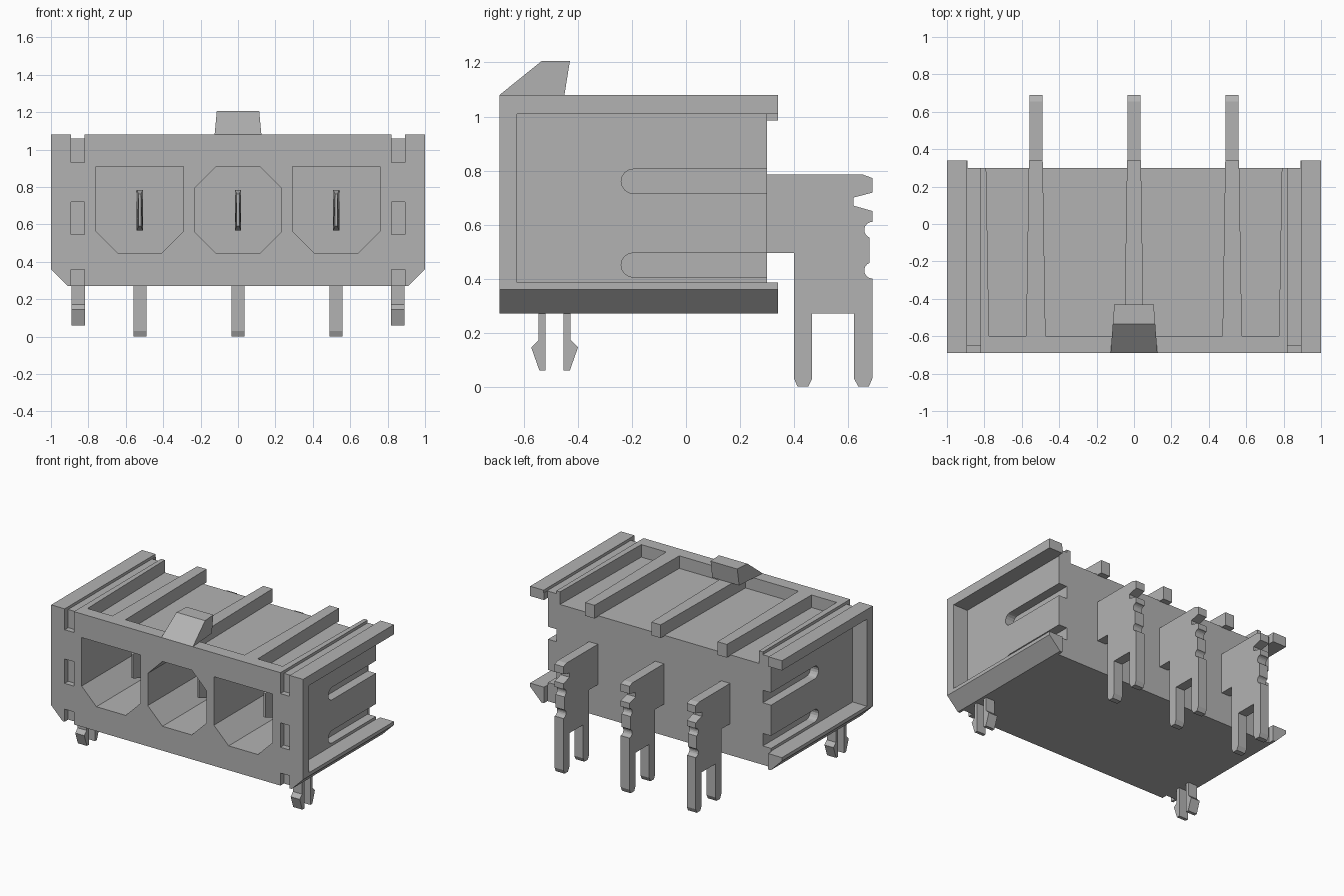
import bpy, bmesh, math

if "Cube" in bpy.data.objects:
    bpy.data.objects.remove(bpy.data.objects["Cube"])

grey = bpy.data.materials.new("plain grey")
grey.use_nodes = True
grey.diffuse_color = (0.45, 0.45, 0.45, 1)
grey.node_tree.nodes["Principled BSDF"].inputs["Base Color"].default_value = grey.diffuse_color


def prism(name, points, axis, low, high, shape=None):
    """Extrude a 2D outline along an axis; shape may move the corners."""
    place = {"x": lambda a, b, t: (t, a, b),
             "y": lambda a, b, t: (a, t, b),
             "z": lambda a, b, t: (a, b, t)}[axis]
    bm = bmesh.new()
    rings = [[bm.verts.new(place(a, b, t)) for a, b in points] for t in (low, high)]
    bm.faces.new(rings[0])
    bm.faces.new(rings[1])
    n = len(points)
    for i in range(n):
        j = (i + 1) % n
        bm.faces.new((rings[0][i], rings[0][j], rings[1][j], rings[1][i]))
    if shape:
        for v in bm.verts:
            shape(v)
    bmesh.ops.recalc_face_normals(bm, faces=bm.faces)
    mesh = bpy.data.meshes.new(name)
    bm.to_mesh(mesh)
    bm.free()
    mesh.materials.append(grey)
    obj = bpy.data.objects.new(name, mesh)
    bpy.context.collection.objects.link(obj)
    return obj


def rect(a0, a1, b0, b1):
    return [(a0, b0), (a1, b0), (a1, b1), (a0, b1)]


def arc(cy, cz, r, start, end, steps=8):
    return [(cy + r * math.cos(math.radians(start + (end - start) * i / steps)),
             cz + r * math.sin(math.radians(start + (end - start) * i / steps)))
            for i in range(steps + 1)]


FRONT, BACK, TIP = -0.69, 0.30, 0.34
BOTTOM, TOP = 0.27, 1.08
PITCH = 0.525

# Housing block with chamfered lower edges
housing = prism("housing", [(-0.91, BOTTOM), (0.91, BOTTOM), (1, 0.36), (1, TOP),
                            (-1, TOP), (-1, 0.36)], "y", FRONT, TIP)
cutters = []


def cut(points, axis, low, high):
    cutters.append(prism("cutter", points, axis, low, high))


# Back wall set in between the side rails, and the open tray on top
cut(rect(-0.89, 0.89, 0, 1.2), "y", BACK, 0.5)
cut([(-0.775, -0.6), (0.775, -0.6), (0.792, 0.4), (-0.792, 0.4)], "z", 0.99, 1.2)

# Contact chambers: the middle one is an octagon
for k in (-1, 0, 1):
    c, h, b = k * PITCH, 0.233, 0.117
    outline = [(c - h + b, 0.445), (c + h - b, 0.445), (c + h, 0.445 + b)]
    if k == 0:
        outline += [(c + h, 0.91 - b), (c + h - b, 0.91), (c - h + b, 0.91), (c - h, 0.91 - b)]
    else:
        outline += [(c + h, 0.91), (c - h, 0.91)]
    outline.append((c - h, 0.445 + b))
    cut(outline, "y", -0.8, 0.2)

# Side recesses, rounded slots, top grooves and front pockets
for s in (-1, 1):
    cut(rect(-0.625, 0.5, 0.385, 1.01), "x", *sorted((s * 0.885, s * 1.1)))
    for z in (0.76, 0.45):
        cut([(0.4, z - 0.045), (0.4, z + 0.045)] + arc(-0.195, z, 0.045, 90, 270),
            "x", *sorted((s * 0.82, s * 0.95)))
    x0, x1 = sorted((s * 0.82, s * 0.893))
    cut(rect(x0, x1, 1.06, 1.2), "y", -0.8, 0.5)
    for z0, z1 in ((0.93, 1.2), (0.545, 0.72), (0.2, 0.36)):
        cut(rect(x0, x1, z0, z1), "y", -0.8, -0.65)

for c in cutters:
    c.hide_render = True
    mod = housing.modifiers.new("cut", "BOOLEAN")
    mod.operation, mod.solver, mod.object = "DIFFERENCE", "EXACT", c
bpy.context.view_layer.update()
carved = bpy.data.meshes.new_from_object(
    housing.evaluated_get(bpy.context.evaluated_depsgraph_get()))
housing.modifiers.clear()
housing.data = carved
for c in cutters:
    bpy.data.objects.remove(c)

# Contact outline with twin solder legs and notched rear edge
contact = ([(0.25, 0.785), (0.655, 0.785), (0.69, 0.772), (0.69, 0.718), (0.62, 0.7),
            (0.62, 0.67), (0.69, 0.65), (0.69, 0.61)]
           + arc(0.69, 0.58, 0.03, 90, 250)
           + arc(0.69, 0.43, 0.03, 110, 270)
           + [(0.69, 0.03), (0.677, 0), (0.638, 0), (0.622, 0.03), (0.622, BOTTOM),
              (0.467, BOTTOM), (0.467, 0.03), (0.452, 0), (0.413, 0), (0.4, 0.03),
              (0.4, 0.495), (0.25, 0.495)])

for label, k in (("right", -1), ("middle", 0), ("left", 1)):
    c = k * PITCH
    # Tapered rib across the tray
    prism(label + "_top_rib", [(c - 0.052, -0.6), (c + 0.052, -0.6),
                               (c + 0.037, TIP), (c - 0.037, TIP)], "z", 0.985, TOP)
    prism(label + "_contact", contact, "x", c - 0.035, c + 0.035)

    # Flat blade in the chamber, narrowing at its tip
    def narrow(v, c=c):
        if v.co.y < -0.4:
            v.co.x = c + (v.co.x - c) * 0.4
    prism(label + "_blade", [(0.25, 0.567), (-0.38, 0.567), (-0.45, 0.59),
                             (-0.45, 0.762), (-0.38, 0.785), (0.25, 0.785)],
          "x", c - 0.017, c + 0.017, narrow)


# Locking latch ramp, narrower toward the back
def latch_taper(v):
    v.co.x *= 1 - 0.6 * (v.co.y - FRONT)


prism("latch", [(FRONT, TOP), (-0.45, TOP), (-0.43, 1.205), (-0.535, 1.205)],
      "x", -0.125, 0.125, latch_taper)

# Split board pegs with barbed ends
prong = [(-0.52, 0.3), (-0.52, 0.06), (-0.543, 0.06), (-0.573, 0.145),
         (-0.546, 0.172), (-0.546, 0.3)]
for side, s in (("right", -1), ("left", 1)):
    for end, flip in (("front", False), ("back", True)):
        pts = [(-0.973 - y, z) if flip else (y, z) for y, z in prong]
        prism(f"{side}_peg_{end}_prong", pts, "x", s * 0.855 - 0.036, s * 0.855 + 0.036)
